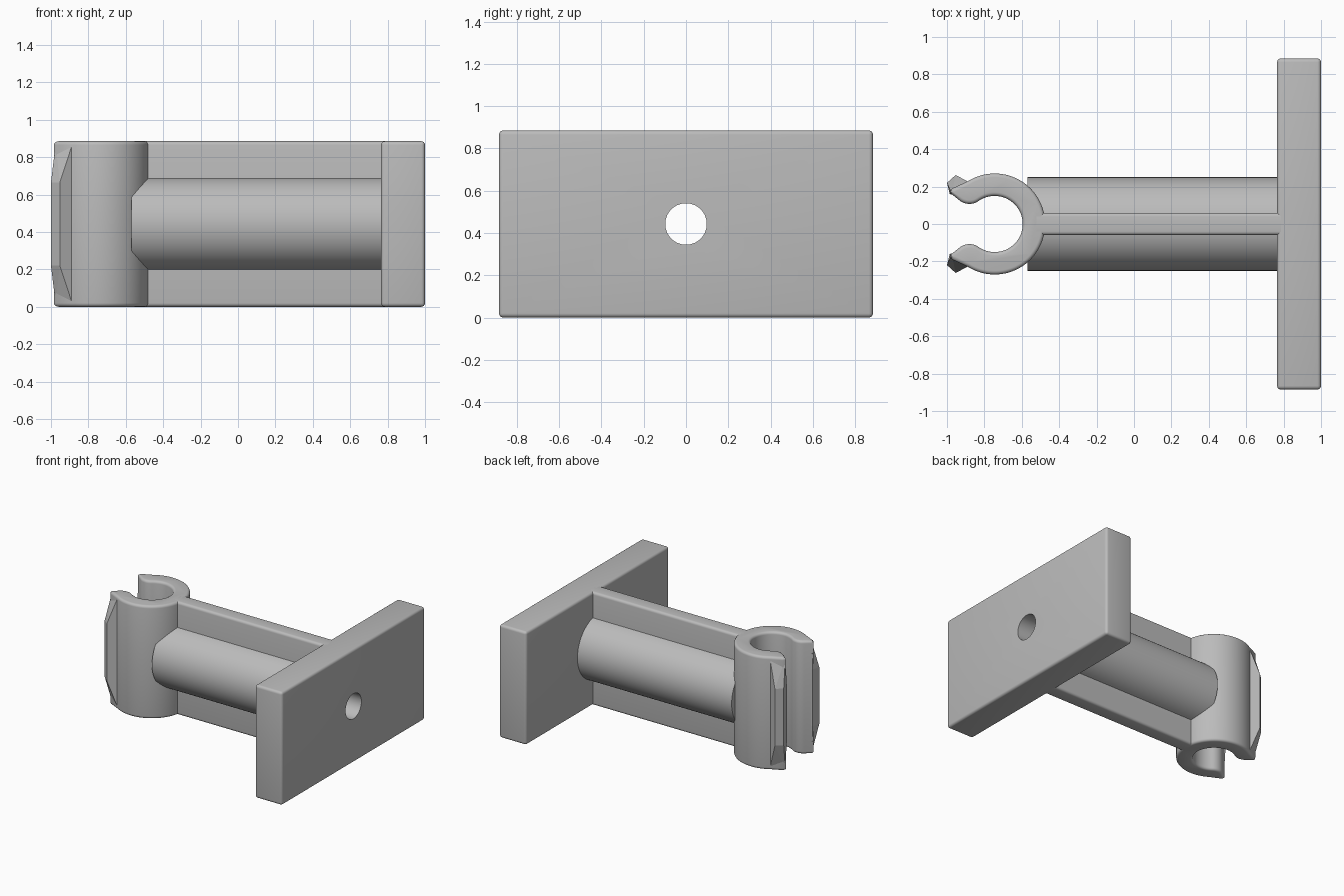
import bpy, bmesh
from math import sin, cos, radians, pi
from mathutils import Matrix

if "Cube" in bpy.data.objects:
    bpy.data.objects.remove(bpy.data.objects["Cube"])

HEIGHT = 0.885
MID = HEIGHT / 2
ROUND = 0.02
CLIP_X = -0.745

grey = bpy.data.materials.new("plain grey")
grey.use_nodes = True
colour = (0.5, 0.5, 0.5, 1)
grey.diffuse_color = colour
grey.node_tree.nodes["Principled BSDF"].inputs["Base Color"].default_value = colour


def finish(bm, name, smooth=True):
    bmesh.ops.recalc_face_normals(bm, faces=bm.faces)
    mesh = bpy.data.meshes.new(name)
    bm.to_mesh(mesh)
    bm.free()
    mesh.materials.append(grey)
    obj = bpy.data.objects.new(name, mesh)
    bpy.context.collection.objects.link(obj)
    if smooth:
        shade(obj)
    return obj


def shade(obj):
    bpy.ops.object.select_all(action='DESELECT')
    obj.select_set(True)
    bpy.context.view_layer.objects.active = obj
    bpy.ops.object.shade_smooth_by_angle(angle=radians(35))


def bevel(bm, edges):
    bmesh.ops.bevel(bm, geom=edges, offset=ROUND, segments=4, profile=0.5,
                    affect='EDGES', clamp_overlap=True)


def box(name, x0, x1, half_y, keep):
    bm = bmesh.new()
    bmesh.ops.create_cube(bm, size=1, matrix=Matrix.Translation(((x0 + x1) / 2, 0, MID))
                          @ Matrix.Diagonal((x1 - x0, 2 * half_y, HEIGHT, 1)))
    bevel(bm, [e for e in bm.edges if keep(e)])
    return finish(bm, name)


def rod(name, x0, x1, radius):
    bm = bmesh.new()
    bmesh.ops.create_cone(bm, cap_ends=True, segments=96, radius1=radius, radius2=radius,
                          depth=x1 - x0, matrix=Matrix.Translation(((x0 + x1) / 2, 0, MID))
                          @ Matrix.Rotation(pi / 2, 4, 'Y'))
    return finish(bm, name)


def arc(cx, cy, r, a0, a1, n):
    angles = [radians(a0 + (a1 - a0) * i / n) for i in range(n + 1)]
    return [(cx + r * cos(a), cy + r * sin(a)) for a in angles]


def along_x(edge):
    return abs(edge.verts[0].co.x - edge.verts[1].co.x) > 0.1


# Mounting plate, web and round arm
plate = box("mounting_plate", 0.765, 1.0, HEIGHT, lambda e: True)
web = box("web", -0.52, 0.8, 0.06, along_x)
arm = rod("round_arm", -0.57, 0.8, 0.25)

# Spring clip: half profile of ring and curled jaw, mirrored
outer = arc(CLIP_X, 0, 0.27, 0, 122, 40)
curl_r = 0.085
reach = 0.15 + curl_r
cx, cy = CLIP_X + reach * cos(radians(125)), reach * sin(radians(125))
jaw = [(-0.972, 0.19), (-0.985, 0.168)] + arc(cx, cy, curl_r, 228, 305, 14)
inner = arc(CLIP_X, 0, 0.15, 125, 0, 36)[1:]
half = outer + jaw + inner
mirrored = [(x, -y) for x, y in reversed(half[1:-1])]
bm = bmesh.new()
base = bm.faces.new([bm.verts.new((x, y, 0)) for x, y in half + mirrored])
top = bmesh.ops.extrude_face_region(bm, geom=[base])["geom"]
bmesh.ops.translate(bm, vec=(0, 0, HEIGHT),
                    verts=[v for v in top if isinstance(v, bmesh.types.BMVert)])
bevel(bm, [e for e in bm.edges if abs(e.verts[0].co.z - e.verts[1].co.z) < 0.001])
clip = finish(bm, "spring_clip")

# Flared lips on the jaws, tapering away at both ends
for side, name in ((1, "back_lip"), (-1, "front_lip")):
    bm = bmesh.new()
    root = [(-0.885, 0.225), (-0.975, 0.165)]
    flare = [(-0.885, 0.225), (-0.953, 0.262), (-1.0, 0.22), (-0.985, 0.16), (-0.94, 0.15)]
    points = [(x, y, z) for x, y in flare for z in (0.22, HEIGHT - 0.22)]
    points += [(x, y, z) for x, y in root for z in (0.015, HEIGHT - 0.015)]
    verts = [bm.verts.new((x, side * y, z)) for x, y, z in points]
    bmesh.ops.convex_hull(bm, input=verts)
    finish(bm, name, smooth=False)

# Bore running through plate, arm and clip wall
cutter = rod("bore_cutter", -0.68, 1.1, 0.098)
cutter.hide_render = True
for obj in (plate, web, arm, clip):
    mod = obj.modifiers.new("bore", 'BOOLEAN')
    mod.object = cutter
    mod.operation = 'DIFFERENCE'
    mod.solver = 'EXACT'
    bpy.ops.object.select_all(action='DESELECT')
    obj.select_set(True)
    bpy.context.view_layer.objects.active = obj
    bpy.ops.object.modifier_apply(modifier=mod.name)
    shade(obj)
bpy.data.objects.remove(cutter)
